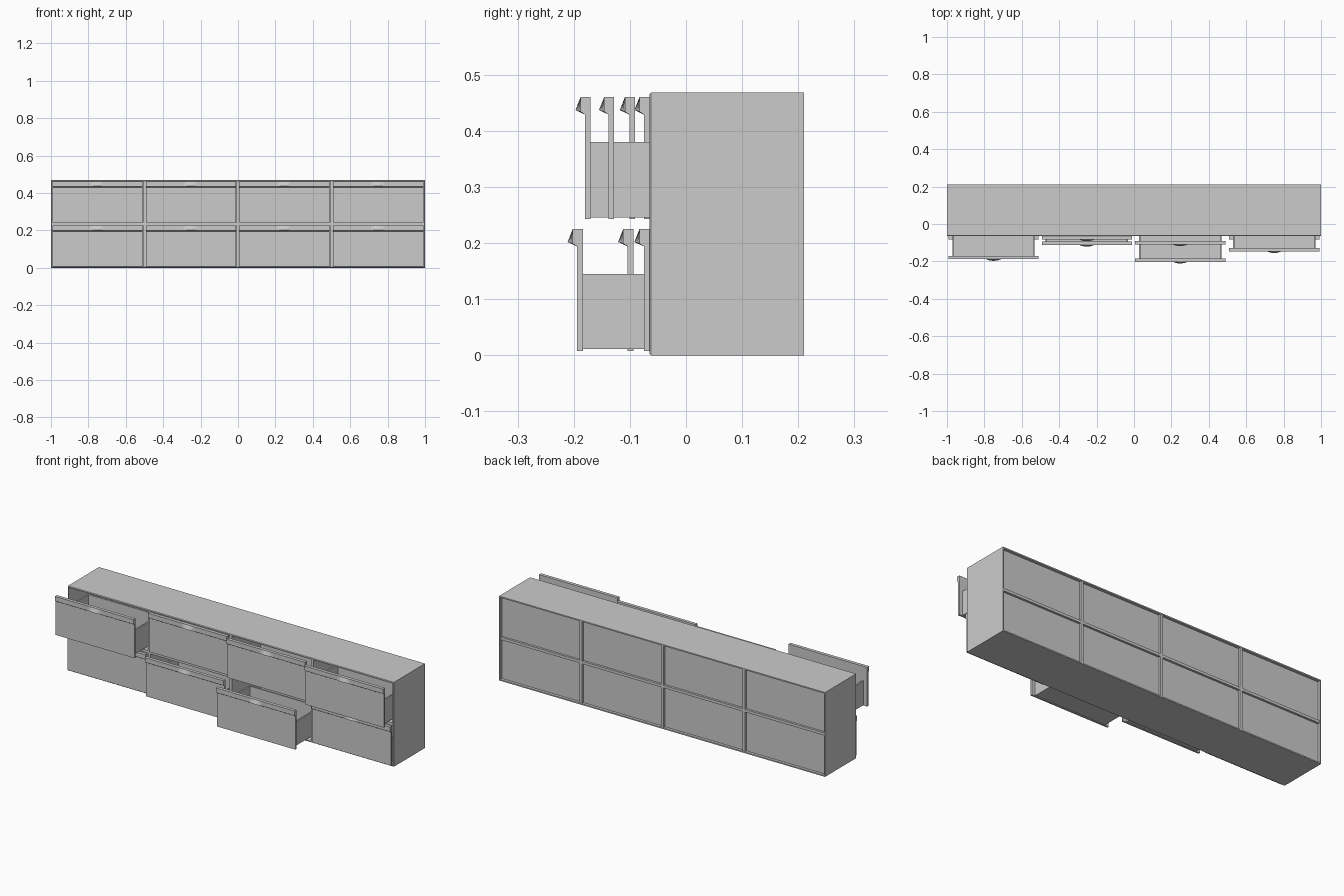
import bpy, bmesh

if "Cube" in bpy.data.objects:
    bpy.data.objects.remove(bpy.data.objects["Cube"])

Y0, Y1, H = -0.065, 0.21, 0.468   # carcass front, back, height
T, D = 0.007, 0.015               # outer shell and divider thickness


def add_box(bm, x0, x1, y0, y1, z0, z1):
    vs = bmesh.ops.create_cube(bm, size=1)["verts"]
    for v in vs:
        v.co = ((x0 + x1) / 2 + v.co.x * (x1 - x0),
                (y0 + y1) / 2 + v.co.y * (y1 - y0),
                (z0 + z1) / 2 + v.co.z * (z1 - z0))
    return vs


def finish(bm, name):
    bmesh.ops.recalc_face_normals(bm, faces=bm.faces)
    me = bpy.data.meshes.new(name)
    bm.to_mesh(me)
    bm.free()
    ob = bpy.data.objects.new(name, me)
    bpy.context.collection.objects.link(ob)
    return ob


def boxes(name, *dims):
    bm = bmesh.new()
    for d in dims:
        add_box(bm, *d)
    return finish(bm, name)


# Outer shell: one rectangular tube with softened front edges
bm = bmesh.new()
loops = []
for y, o in ((Y1, 0), (Y0 + 0.003, 0), (Y0, 0.003), (Y0, T), (Y1, T)):
    loops.append([bm.verts.new(p) for p in (
        (-1 + o, y, o), (1 - o, y, o), (1 - o, y, H - o), (-1 + o, y, H - o))])
for k in range(5):
    a, b = loops[k], loops[(k + 1) % 5]
    for i in range(4):
        j = (i + 1) % 4
        bm.faces.new((a[i], a[j], b[j], b[i]))
finish(bm, "cabinet_shell")

# Inner dividers, shelf and recessed back panel
for i, x in enumerate((-0.5, 0, 0.5)):
    boxes(f"divider_{i + 1}", (x - D / 2, x + D / 2, Y0, Y1 - 0.002, T, H - T))
boxes("shelf", (-1 + T, 1 - T, Y0 + 0.001, Y1 - 0.003, 0.2265, 0.2415))
boxes("back_panel", (-1 + T, 1 - T, 0.187, 0.195, T, H - T))


def drawer_front(name, cx, w, yb, z0, zt):
    """Front panel with full-width grip lip and a small bulge at the middle."""
    bm = bmesh.new()
    xs = [-w / 2] + [-0.04 + 0.01 * i for i in range(9)] + [w / 2]
    rings = []
    for x in xs:
        b = max(0, 1 - (x / 0.04) ** 2)
        prof = ((0, z0), (-0.01, z0), (-0.01, zt - 0.031),
                (-0.018 - 0.009 * b, zt - 0.026 + 0.003 * b),
                (-0.018, zt), (0, zt))
        rings.append([bm.verts.new((cx + x, yb + y, z)) for y, z in prof])
    for a, b in zip(rings, rings[1:]):
        for i in range(6):
            j = (i + 1) % 6
            bm.faces.new((a[i], a[j], b[j], b[i]))
    bm.faces.new(rings[0])
    bm.faces.new(rings[-1][::-1])
    return finish(bm, name)


# Drawers, each pulled out by its own amount
centres = (-0.751, -0.252, 0.247, 0.75)
rows = {"lower": (0.008, (-0.065, -0.094, -0.184, -0.065)),
        "upper": (0.243, (-0.17, -0.065, -0.091, -0.128))}
W, S = 0.482, 0.008
for row, (z0, pulls) in rows.items():
    for i, (cx, yb) in enumerate(zip(centres, pulls)):
        tag = f"{row}_{i + 1}"
        drawer_front(f"drawer_front_{tag}", cx, W, yb, z0, z0 + 0.217)
        x0, x1 = cx - 0.22, cx + 0.22
        ye, zb, zt = yb + 0.245, z0 + 0.003, z0 + 0.137
        boxes(f"drawer_box_{tag}",
              (x0, x0 + S, yb, ye, zb, zt), (x1 - S, x1, yb, ye, zb, zt),
              (x0 + S, x1 - S, ye - S, ye, zb, zt),
              (x0 + S, x1 - S, yb, ye - S, zb, zb + S))
